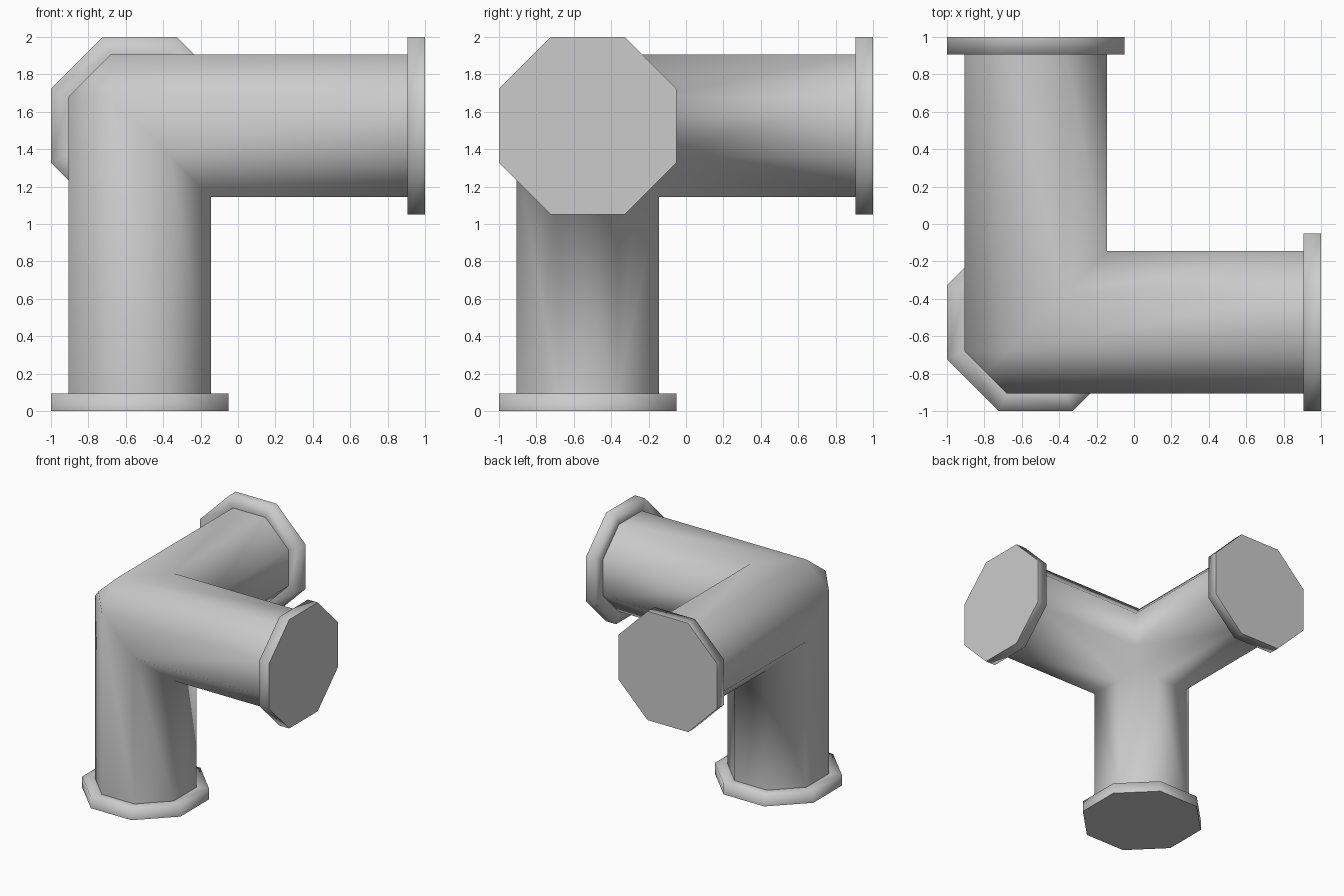
import bpy, bmesh, math
from mathutils import Vector

cube = bpy.data.objects.get("Cube")
if cube:
    bpy.data.objects.remove(cube, do_unlink=True)

SIDES = 8
PIPE, RIM = 0.38, 0.475           # half widths across the flats
LENGTH, PLATE = 1.525, 0.095      # arm length from the joint, end plate thickness
JOINT = Vector((-0.525, -0.525, 1.525))

grey = bpy.data.materials.new("plain grey")
grey.use_nodes = True
grey.diffuse_color = (0.6, 0.6, 0.6, 1)
grey.node_tree.nodes["Principled BSDF"].inputs["Base Color"].default_value = (0.6, 0.6, 0.6, 1)


def lathe(bm, stations):
    """Skin octagonal rings along local x; each station is (position, half width)."""
    rings = []
    for pos, half in stations:
        r = half / math.cos(math.pi / SIDES)
        angles = [(i + 0.5) * math.tau / SIDES for i in range(SIDES)]
        rings.append([bm.verts.new((pos, r * math.cos(a), r * math.sin(a))) for a in angles])
    for low, high in zip(rings, rings[1:]):
        for i in range(SIDES):
            j = (i + 1) % SIDES
            bm.faces.new((low[i], low[j], high[j], high[i]))
    return rings


def place(verts, turn):
    """Turn local x towards +x, +y or down, and move to the joint."""
    for v in verts:
        c = [v.co[(i - turn) % 3] for i in range(3)]
        v.co = JOINT + Vector((c[0], c[1], -c[2]))


def finish(bm, name):
    bmesh.ops.recalc_face_normals(bm, faces=bm.faces[:])
    for f in bm.faces:
        f.smooth = True
    mesh = bpy.data.meshes.new(name)
    bm.to_mesh(mesh)
    bm.free()
    mesh.materials.append(grey)
    obj = bpy.data.objects.new(name, mesh)
    bpy.context.collection.objects.link(obj)


# Three mitred arms welded into one corner pipe
bm = bmesh.new()
for turn in range(3):
    old = set(bm.verts)
    arm = bmesh.new()
    lathe(arm, [(-0.5, PIPE), (LENGTH - PLATE, PIPE)])
    for normal in ((1, -1, 0), (1, 0, -1)):
        bmesh.ops.bisect_plane(arm, geom=arm.verts[:] + arm.edges[:] + arm.faces[:],
                               dist=1e-5, plane_co=(0, 0, 0), plane_no=normal,
                               clear_inner=True)
    place(arm.verts, turn)
    part = bpy.data.meshes.new("arm_part")
    arm.to_mesh(part)
    arm.free()
    bm.from_mesh(part)
    bpy.data.meshes.remove(part)
bmesh.ops.remove_doubles(bm, verts=bm.verts[:], dist=1e-4)
finish(bm, "corner_pipe")

# End plates: soft shoulder, crisp flat cap
for turn, name in enumerate(("left_flange", "back_flange", "bottom_flange")):
    bm = bmesh.new()
    start = LENGTH - PLATE
    rings = lathe(bm, [(start, PIPE), (start, RIM), (LENGTH, RIM)])
    cap = bm.faces.new(rings[-1])
    for e in cap.edges:
        e.smooth = False
    place(bm.verts, turn)
    finish(bm, name)
